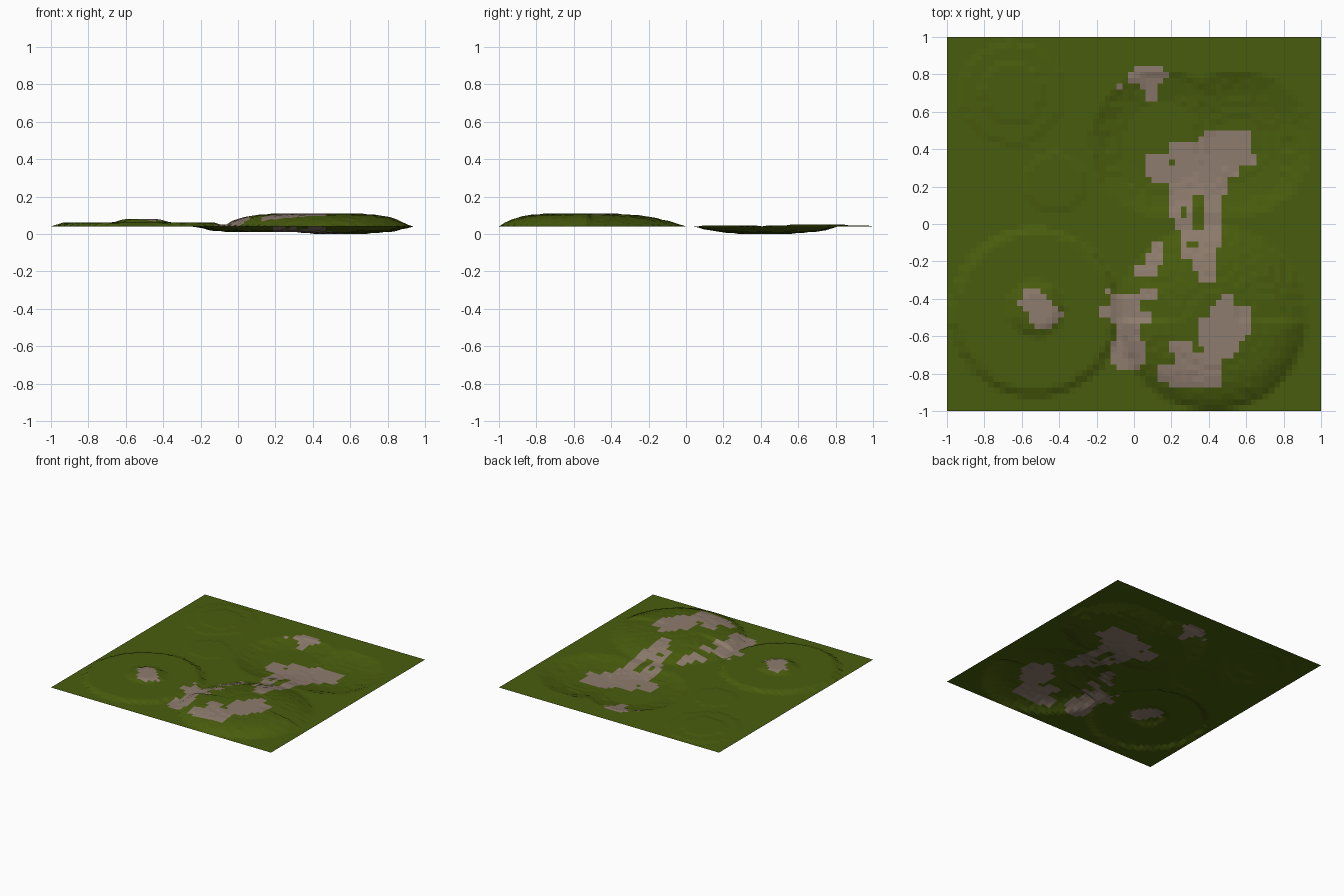
import bpy, bmesh, math

if "Cube" in bpy.data.objects:
    bpy.data.objects.remove(bpy.data.objects["Cube"])

N = 64          # grid cells per side
BASE = 0.04     # level of the open ground
STEP = 0.005    # terrace height


def dome(x, y, cx, cy, r, h, p):
    """Rounded mound: height h in the middle, steeper rim for larger p."""
    u = math.hypot(x - cx, y - cy) / r
    return h * (1 - u ** p) if u < 1 else 0.0


def height(x, y):
    # big hill (steep on the south side), low plateau with a knoll
    hill = dome(x, y, 0.42, -0.5, 0.5, 0.07, 5 if y < -0.5 else 2.6)
    plateau = dome(x, y, -0.53, -0.47, 0.45, 0.02, 30)
    knoll = dome(x, y, -0.52, -0.45, 0.15, 0.022, 4)
    up = max(hill, plateau + knoll)
    # faint swells on the open ground
    up = max(up, dome(x, y, -0.65, 0.7, 0.3, 0.009, 3), dome(x, y, -0.42, 0.22, 0.2, 0.004, 4))
    # two joined hollows
    down = max(dome(x, y, 0.55, 0.43, 0.39, 0.04, 3), dome(x, y, 0.16, 0.43, 0.39, 0.032, 4))
    return BASE + round((up - down) / STEP) * STEP


# outlines of the bare rock patches, seen from above
rim_rock = [(-.09, .75), (-.03, .75), (-.03, .81), (.0, .84), (.16, .84), (.18, .77), (.12, .74),
            (.12, .66), (.06, .66), (.06, .72), (.0, .75), (-.09, .73)]
hollow_rock = [(.06, .38), (.18, .39), (.2, .44), (.35, .44), (.37, .5), (.62, .5), (.65, .32),
               (.56, .31), (.56, .25), (.5, .25), (.5, .17), (.47, .16), (.46, -.12), (.43, -.14),
               (.43, -.3), (.34, -.3), (.32, -.2), (.25, -.18), (.25, -.05), (.19, .05),
               (.18, .2), (.06, .25)]
small_rock = [(.1, -.1), (.15, -.1), (.15, -.22), (.1, -.28), (.0, -.28), (.0, -.24), (.06, -.2)]
saddle_rock = [(-.16, -.34), (-.1, -.37), (.03, -.37), (.03, -.34), (.12, -.34), (.12, -.4),
               (.03, -.4), (.03, -.46), (.09, -.46), (.09, -.53), (.02, -.53), (.02, -.6),
               (.06, -.62), (.06, -.75), (-.02, -.79), (-.12, -.75), (-.12, -.62), (-.08, -.6),
               (-.08, -.53), (-.18, -.5), (-.18, -.45), (-.11, -.43)]
knoll_rock = [(-.58, -.35), (-.51, -.35), (-.38, -.49), (-.47, -.58), (-.51, -.57), (-.62, -.43)]
hill_rock = [(.47, -.38), (.53, -.38), (.55, -.44), (.61, -.44), (.61, -.58), (.53, -.7),
             (.46, -.73), (.46, -.87), (.2, -.87), (.12, -.82), (.12, -.75), (.22, -.74),
             (.19, -.66), (.22, -.61), (.31, -.61), (.31, -.66), (.38, -.72), (.37, -.66),
             (.33, -.62), (.33, -.54), (.4, -.48)]
PATCHES = [rim_rock, hollow_rock, small_rock, saddle_rock, knoll_rock, hill_rock]
# grassy gaps inside the long rock strip: x0, x1, y0, y1
GAPS = [(.25, .29, .03, .1), (.31, .36, -.04, .15), (.28, .34, -.13, -.1), (.19, .23, .3, .33)]


def inside(x, y, poly):
    hit = False
    for (x0, y0), (x1, y1) in zip(poly, poly[1:] + poly[:1]):
        if (y0 > y) != (y1 > y) and x < x0 + (y - y0) * (x1 - x0) / (y1 - y0):
            hit = not hit
    return hit


def is_rock(x, y):
    if any(a < x < b and c < y < d for a, b, c, d in GAPS):
        return False
    return any(inside(x, y, p) for p in PATCHES)


def material(name, rgb):
    m = bpy.data.materials.new(name)
    m.diffuse_color = (*rgb, 1)
    m.use_nodes = True
    m.node_tree.nodes["Principled BSDF"].inputs["Base Color"].default_value = m.diffuse_color
    return m


# terrain sheet: terraced grid, coloured by patch outline
bm = bmesh.new()
bmesh.ops.create_grid(bm, x_segments=N, y_segments=N, size=1)
for v in bm.verts:
    v.co.z = height(v.co.x, v.co.y)
low = min(v.co.z for v in bm.verts)
for v in bm.verts:
    v.co.z -= low
for f in bm.faces:
    c = f.calc_center_median()
    f.material_index = 1 if is_rock(c.x, c.y) else 0
    f.smooth = False
mesh = bpy.data.meshes.new("terrain")
bm.to_mesh(mesh)
bm.free()
mesh.materials.append(material("grass green", (0.066, 0.108, 0.004)))
mesh.materials.append(material("bare rock", (0.27, 0.2, 0.155)))
terrain = bpy.data.objects.new("terrain", mesh)
bpy.context.collection.objects.link(terrain)
